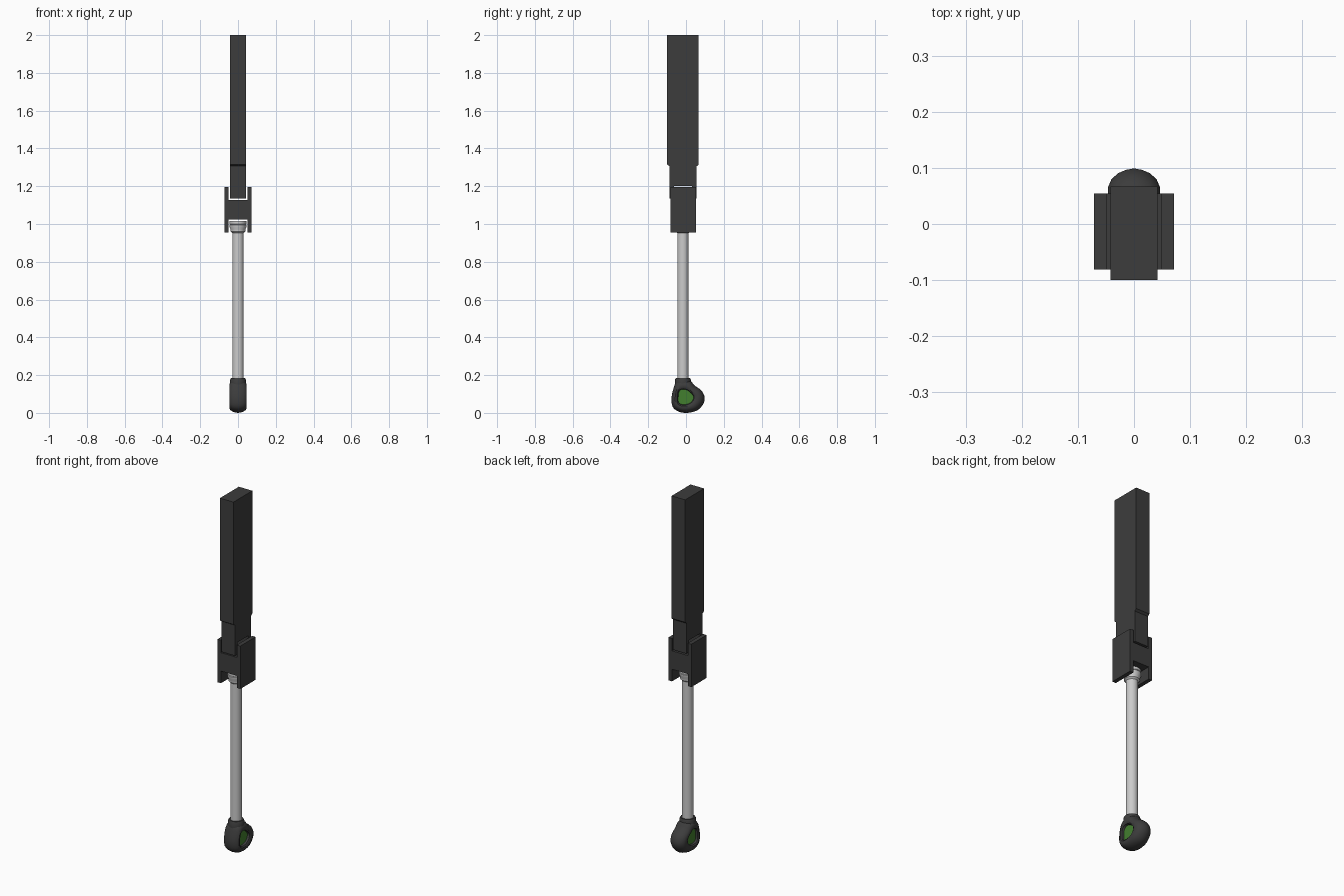
import bpy, bmesh, math
from mathutils import Vector

if "Cube" in bpy.data.objects:
    bpy.data.objects.remove(bpy.data.objects["Cube"])


def material(name, rgb):
    m = bpy.data.materials.new(name)
    m.diffuse_color = (*rgb, 1)
    m.use_nodes = True
    m.node_tree.nodes["Principled BSDF"].inputs["Base Color"].default_value = m.diffuse_color
    return m


DARK = material("dark grey", (0.046, 0.046, 0.046))
STEEL = material("light steel", (0.6, 0.6, 0.6))
GREEN = material("green", (0.055, 0.21, 0.028))
ROD_Y = -0.016


def finish(bm, name, mats, smooth=False):
    bmesh.ops.recalc_face_normals(bm, faces=bm.faces)
    me = bpy.data.meshes.new(name)
    bm.to_mesh(me)
    bm.free()
    ob = bpy.data.objects.new(name, me)
    bpy.context.collection.objects.link(ob)
    for m in mats:
        me.materials.append(m)
    if smooth:
        bpy.ops.object.select_all(action='DESELECT')
        ob.select_set(True)
        bpy.context.view_layer.objects.active = ob
        bpy.ops.object.shade_smooth_by_angle(angle=math.radians(35))
    return ob


def extrude_yz(name, pts, x0, x1):
    """Extrude a closed (y, z) outline from x0 to x1."""
    bm = bmesh.new()
    a = [bm.verts.new((x0, y, z)) for y, z in pts]
    b = [bm.verts.new((x1, y, z)) for y, z in pts]
    bm.faces.new(a)
    bm.faces.new(b)
    for i in range(len(pts)):
        j = (i + 1) % len(pts)
        bm.faces.new((a[i], a[j], b[j], b[i]))
    return finish(bm, name, [DARK])


def rect(y0, y1, z0, z1):
    return [(y0, z0), (y1, z0), (y1, z1), (y0, z1)]


def lathe(name, profile, mat, n=32):
    """Revolve (radius, z) points about the rod axis, with flat ends."""
    bm = bmesh.new()
    rings = [[bm.verts.new((r * math.cos(2 * math.pi * i / n),
                            ROD_Y + r * math.sin(2 * math.pi * i / n), z))
              for i in range(n)] for r, z in profile]
    for p, q in zip(rings, rings[1:]):
        for i in range(n):
            j = (i + 1) % n
            bm.faces.new((p[i], p[j], q[j], q[i]))
    bm.faces.new(rings[0])
    bm.faces.new(rings[-1])
    return finish(bm, name, [mat], True)


def smooth_loop(pts, steps=4):
    """Closed Catmull-Rom curve through the points."""
    out, n = [], len(pts)
    for i in range(n):
        a, b, c, d = (Vector(pts[(i + k) % n]) for k in (-1, 0, 1, 2))
        for s in range(steps):
            t = s / steps
            out.append(0.5 * (2 * b + (c - a) * t + (2 * a - 5 * b + 4 * c - d) * t * t
                              + (3 * b - a - 3 * c + d) * t ** 3))
    return out


# upper bar and the forked neck below it
extrude_yz("upper_bar", [(-0.085, 1.305), (0.056, 1.305), (0.067, 1.315), (0.067, 2.0),
                         (-0.1, 2.0), (-0.1, 1.315)], -0.042, 0.042)
extrude_yz("neck", [(-0.087, 1.135), (-0.063, 1.135), (-0.063, 1.202), (0.032, 1.202),
                    (0.032, 1.135), (0.056, 1.135), (0.056, 1.31), (-0.087, 1.31)],
           -0.042, 0.042)

# bracket: two side plates and a cross block
for side, label in ((-1, "left"), (1, "right")):
    extrude_yz(label + "_bracket_plate", rect(-0.081, 0.054, 0.955, 1.195),
               side * 0.049, side * 0.071)
extrude_yz("bracket_block", rect(-0.081, 0.054, 1.023, 1.126), -0.049, 0.049)

# rod with its stepped end cap
lathe("rod", [(0.03, 0.16), (0.03, 0.98)], STEEL)
lathe("rod_cap", [(0.03, 0.952), (0.039, 0.96), (0.039, 0.972), (0.045, 0.984),
                  (0.045, 0.996), (0.042, 0.998), (0.045, 1.0), (0.045, 1.015)], STEEL)

# foot: rounded body with a recessed green panel on both sides
outer = smooth_loop([(-0.015, 0.18), (-0.05, 0.165), (-0.066, 0.13), (-0.077, 0.075),
                     (-0.068, 0.028), (-0.03, 0.004), (0.015, 0.001), (0.06, 0.014),
                     (0.09, 0.045), (0.099, 0.08), (0.083, 0.117), (0.045, 0.146),
                     (0.023, 0.17)])
inner = smooth_loop([(-0.012, 0.125), (-0.028, 0.122), (-0.038, 0.11), (-0.041, 0.085),
                     (-0.04, 0.058), (-0.028, 0.047), (-0.005, 0.045), (0.016, 0.05),
                     (0.032, 0.062), (0.04, 0.08), (0.036, 0.095), (0.021, 0.11),
                     (0.005, 0.121)])
section = [(0.0, 0.0), (0.04, 0.014), (0.14, 0.028), (0.32, 0.04), (0.55, 0.046),
           (0.8, 0.046), (0.95, 0.041), (1.0, 0.03)]
section = [(t, -x) for t, x in reversed(section[1:])] + section
bm = bmesh.new()
rings = [[bm.verts.new((x, *o.lerp(i, t))) for o, i in zip(outer, inner)]
         for t, x in section]
for p, q in zip(rings, rings[1:]):
    for i in range(len(p)):
        j = (i + 1) % len(p)
        bm.faces.new((p[i], p[j], q[j], q[i])).smooth = True
for ring in (rings[0], rings[-1]):
    bm.faces.new(ring).material_index = 1
finish(bm, "foot", [DARK, GREEN], True)

# collar where the rod enters the foot
lathe("foot_collar", [(0.044, 0.135), (0.043, 0.155), (0.041, 0.178), (0.037, 0.185)], DARK)

# lowest point rests on the ground
bpy.context.view_layer.update()
foot = bpy.data.objects["foot"]
low = min(v.co.z for v in foot.data.vertices)
for v in foot.data.vertices:
    v.co.z -= low
